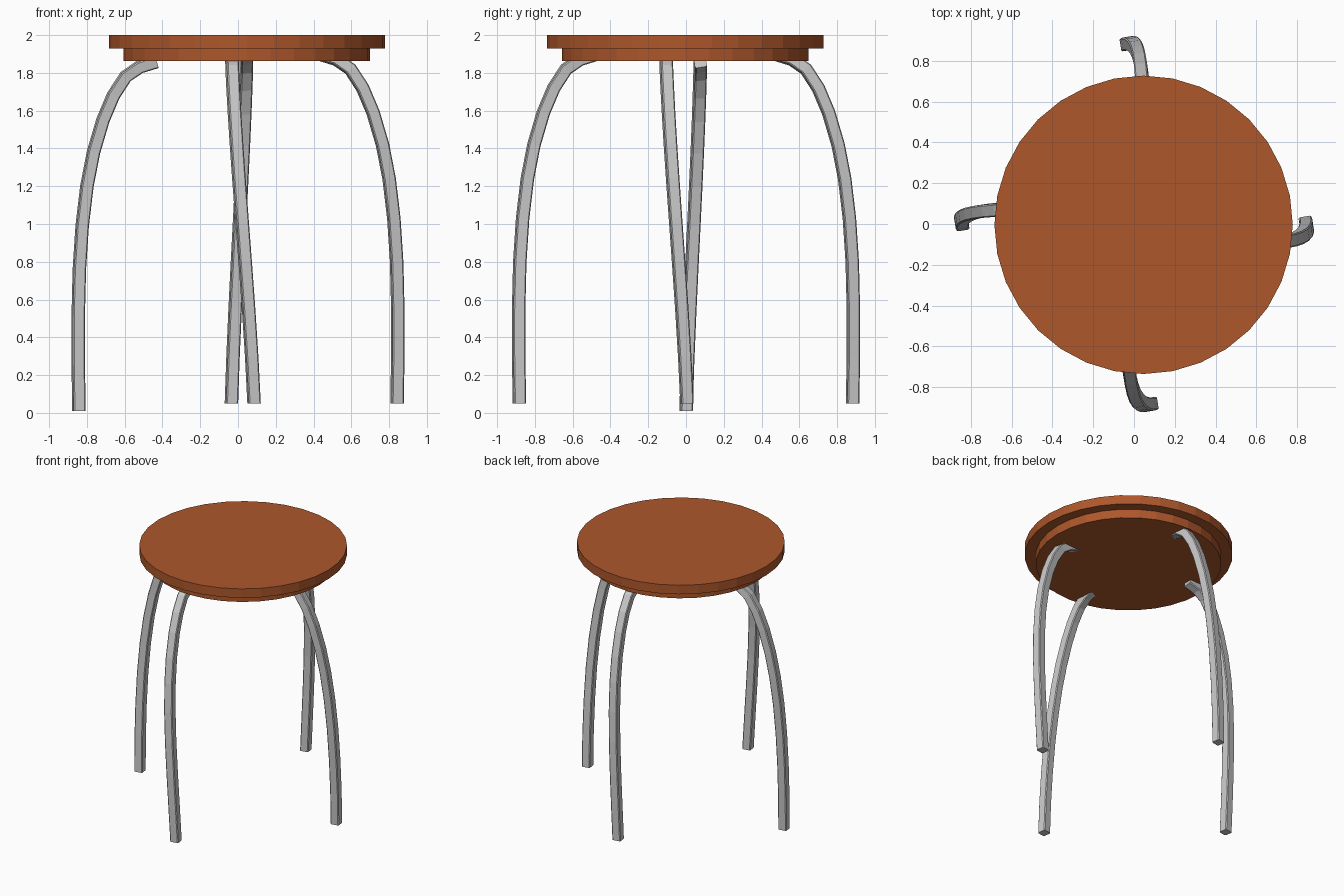
import bpy, bmesh
from math import radians
from mathutils import Vector, Matrix

cube = bpy.data.objects.get("Cube")
if cube:
    bpy.data.objects.remove(cube, do_unlink=True)


def material(name, rgb):
    mat = bpy.data.materials.new(name)
    mat.use_nodes = True
    mat.diffuse_color = (*rgb, 1)
    mat.node_tree.nodes["Principled BSDF"].inputs["Base Color"].default_value = (*rgb, 1)
    return mat


wood = material("reddish brown wood", (0.42, 0.095, 0.024))
metal = material("light grey metal", (0.58, 0.58, 0.58))


def finish(name, bm, mat):
    bmesh.ops.recalc_face_normals(bm, faces=bm.faces)
    mesh = bpy.data.meshes.new(name)
    bm.to_mesh(mesh)
    bm.free()
    mesh.materials.append(mat)
    obj = bpy.data.objects.new(name, mesh)
    bpy.context.collection.objects.link(obj)
    return obj


def disc(name, radius, bottom, top):
    bm = bmesh.new()
    centre = Matrix.Translation((0.047, -0.004, (bottom + top) / 2))
    bmesh.ops.create_cone(bm, cap_ends=True, segments=32, radius1=radius,
                          radius2=radius, depth=top - bottom, matrix=centre)
    finish(name, bm, wood)


# Two-step round seat
disc("seat_top", 0.731, 1.93, 2.0)
disc("seat_base", 0.653, 1.862, 1.93)

# Bent leg: distance outwards and height of each point, foot first
LEG_PATH = [(0.842, 0.05), (0.846, 0.3), (0.846, 0.55), (0.84, 0.8), (0.825, 1.03),
            (0.80, 1.24), (0.765, 1.42), (0.715, 1.59), (0.66, 1.72),
            (0.595, 1.82), (0.52, 1.872), (0.43, 1.9)]
HALF, CUT = 0.032, 0.006

# Square tube section with slightly cut corners
SECTION = []
for sx, sy in ((1, 1), (-1, 1), (-1, -1), (1, -1)):
    pair = [(sx * HALF, sy * (HALF - CUT)), (sx * (HALF - CUT), sy * HALF)]
    SECTION += pair if sx * sy > 0 else pair[::-1]


def leg(name, angle, foot_side, top_side, shift=(0, 0)):
    """Sweep the tube along the path, leaning sideways and twisting at the foot."""
    def side(z):
        t = min(max((z - 0.05) / 1.8, 0), 1)
        ease = 0.65 * t + 0.35 * t * t * (3 - 2 * t)
        return foot_side + (top_side - foot_side) * ease

    pts = [Vector((out + shift[0], side(z), z + shift[1])) for out, z in LEG_PATH]
    bm = bmesh.new()
    rings = []
    for i, p in enumerate(pts):
        along = (pts[min(i + 1, len(pts) - 1)] - pts[max(i - 1, 0)]).normalized()
        if i == 0:
            along = Vector((0, 0, 1))
        twist = Matrix.Rotation(radians(9), 3, along)
        across = twist @ Vector((0, 1, 0))
        across = (across - along * across.dot(along)).normalized()
        outward = across.cross(along)
        rings.append([bm.verts.new(p + outward * u + across * v) for u, v in SECTION])
    n = len(SECTION)
    for a, b in zip(rings, rings[1:]):
        for k in range(n):
            bm.faces.new((a[k], a[(k + 1) % n], b[(k + 1) % n], b[k]))
    bm.faces.new(rings[0])
    bm.faces.new(rings[-1])
    bm.transform(Matrix.Rotation(radians(angle), 4, "Z"))
    finish(name, bm, metal)


# Four legs, the right one sitting slightly lower
leg("left_leg", 0, 0.005, -0.105)
leg("back_leg", 90, 0.035, -0.045, (0.04, 0))
leg("right_leg", 180, 0.0, -0.075, (0.0, -0.04))
leg("front_leg", 270, 0.085, -0.032, (0.04, 0))
